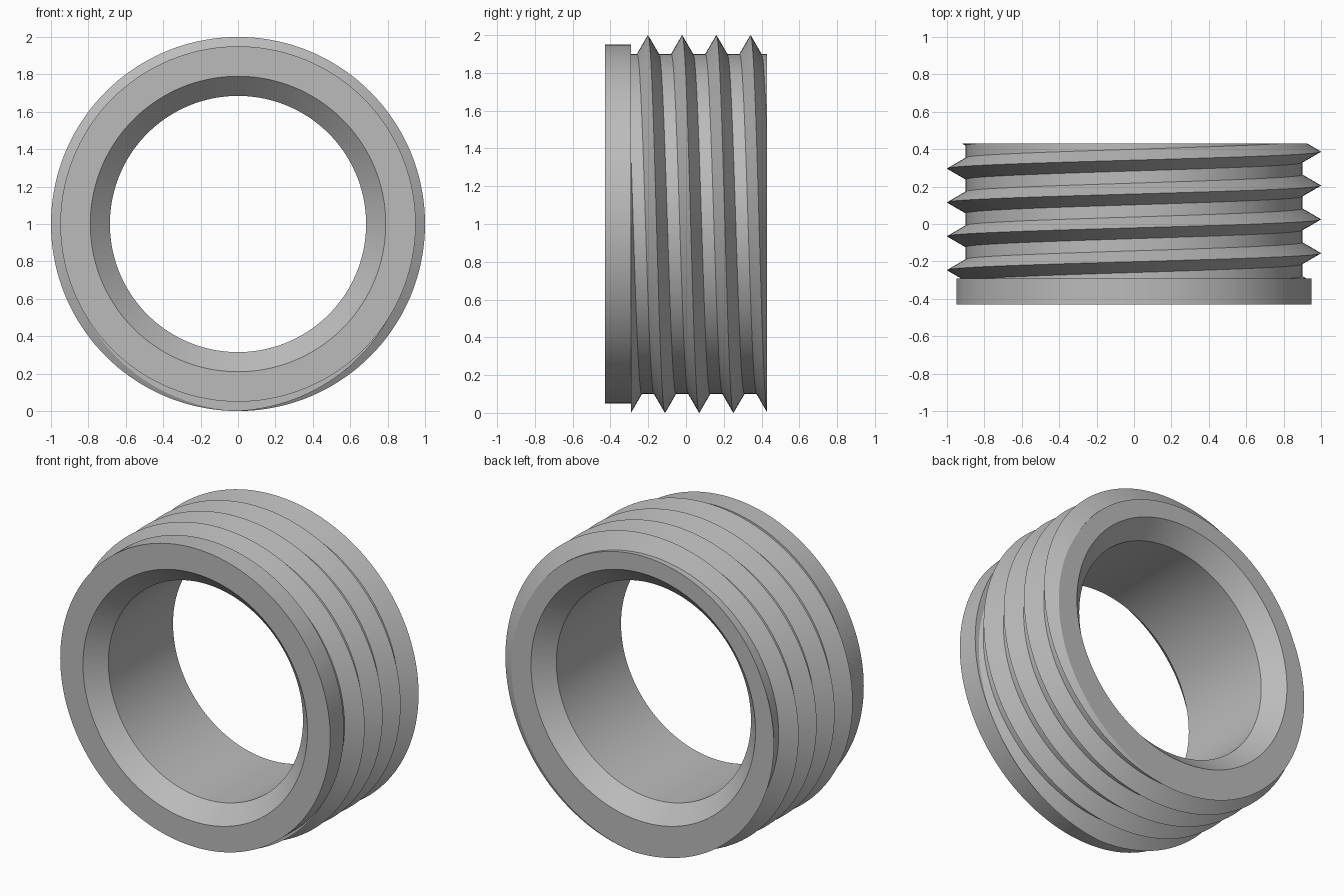
import bpy, bmesh
from math import sin, cos, pi, hypot

cube = bpy.data.objects.get("Cube")
if cube:
    bpy.data.objects.remove(cube)

HALF = 0.43                      # half length of the ring along y
STEP = -0.292                    # where the collar meets the thread
COLLAR_R, ROOT_R, CREST_R = 0.95, 0.9, 1.0
BORE_R, MOUTH_R = 0.685, 0.79
CHAMFER = 0.105
PITCH, FLANK = 0.181, 0.058      # thread pitch and half width of a ridge
SEG = 144

grey = bpy.data.materials.new("grey metal")
grey.use_nodes = True
colour = (0.5, 0.5, 0.5, 1)
grey.diffuse_color = colour
grey.node_tree.nodes["Principled BSDF"].inputs["Base Color"].default_value = colour

bm = bmesh.new()


def point(r, a, y):
    return (-r * sin(a), y, 1 - r * cos(a))


# Thread: one pitch of the ridge profile swept along a helix
profile = [(ROOT_R, -FLANK), (CREST_R, 0), (ROOT_R, FLANK), (ROOT_R, PITCH - FLANK)]
rows = []
for i in range(-2 * SEG, 5 * SEG + 1):
    a = 2 * pi * i / SEG
    y0 = STEP + PITCH * i / SEG
    rows.append([bm.verts.new(point(r, a, y0 + dy)) for r, dy in profile])
for p, q in zip(rows, rows[1:]):
    for k in range(len(profile) - 1):
        bm.faces.new((p[k], p[k + 1], q[k + 1], q[k]))
bmesh.ops.remove_doubles(bm, verts=bm.verts, dist=0.0003)

# Trim both ends of the thread square
for y, direction in ((STEP, -1), (HALF, 1)):
    bmesh.ops.bisect_plane(bm, geom=bm.verts[:] + bm.edges[:] + bm.faces[:],
                           dist=0.00005, plane_co=(0, y, 0),
                           plane_no=(0, direction, 0), clear_outer=True)


def extend(edges, radius, y):
    """Extrude a rim to a new radius and position, and return the new rim."""
    new = bmesh.ops.extrude_edge_only(bm, edges=edges)["geom"]
    for v in (g for g in new if isinstance(g, bmesh.types.BMVert)):
        x, z = v.co.x, v.co.z - 1
        s = radius / hypot(x, z)
        v.co = (x * s, y, 1 + z * s)
    return [g for g in new if isinstance(g, bmesh.types.BMEdge)
            and all(abs(v.co.y - y) < 1e-5 and
                    abs(hypot(v.co.x, v.co.z - 1) - radius) < 1e-4 for v in g.verts)]


def rim(y):
    return [e for e in bm.edges if e.is_boundary
            and all(abs(v.co.y - y) < 0.0002 for v in e.verts)]


# Back face and its chamfered mouth
back = extend(rim(HALF), MOUTH_R, HALF)
back = extend(back, BORE_R, HALF - CHAMFER)

# Collar, front face, chamfered mouth and bore
edge = rim(STEP)
for radius, y in ((COLLAR_R, STEP), (COLLAR_R, -HALF), (MOUTH_R, -HALF),
                  (BORE_R, CHAMFER - HALF), (BORE_R, HALF - CHAMFER)):
    edge = extend(edge, radius, y)

bmesh.ops.recalc_face_normals(bm, faces=bm.faces)
mesh = bpy.data.meshes.new("threaded_ring")
bm.to_mesh(mesh)
bm.free()
mesh.materials.append(grey)

ring = bpy.data.objects.new("threaded_ring", mesh)
bpy.context.collection.objects.link(ring)
bpy.context.view_layer.objects.active = ring
ring.select_set(True)
bpy.ops.object.shade_smooth_by_angle(angle=pi / 6)
